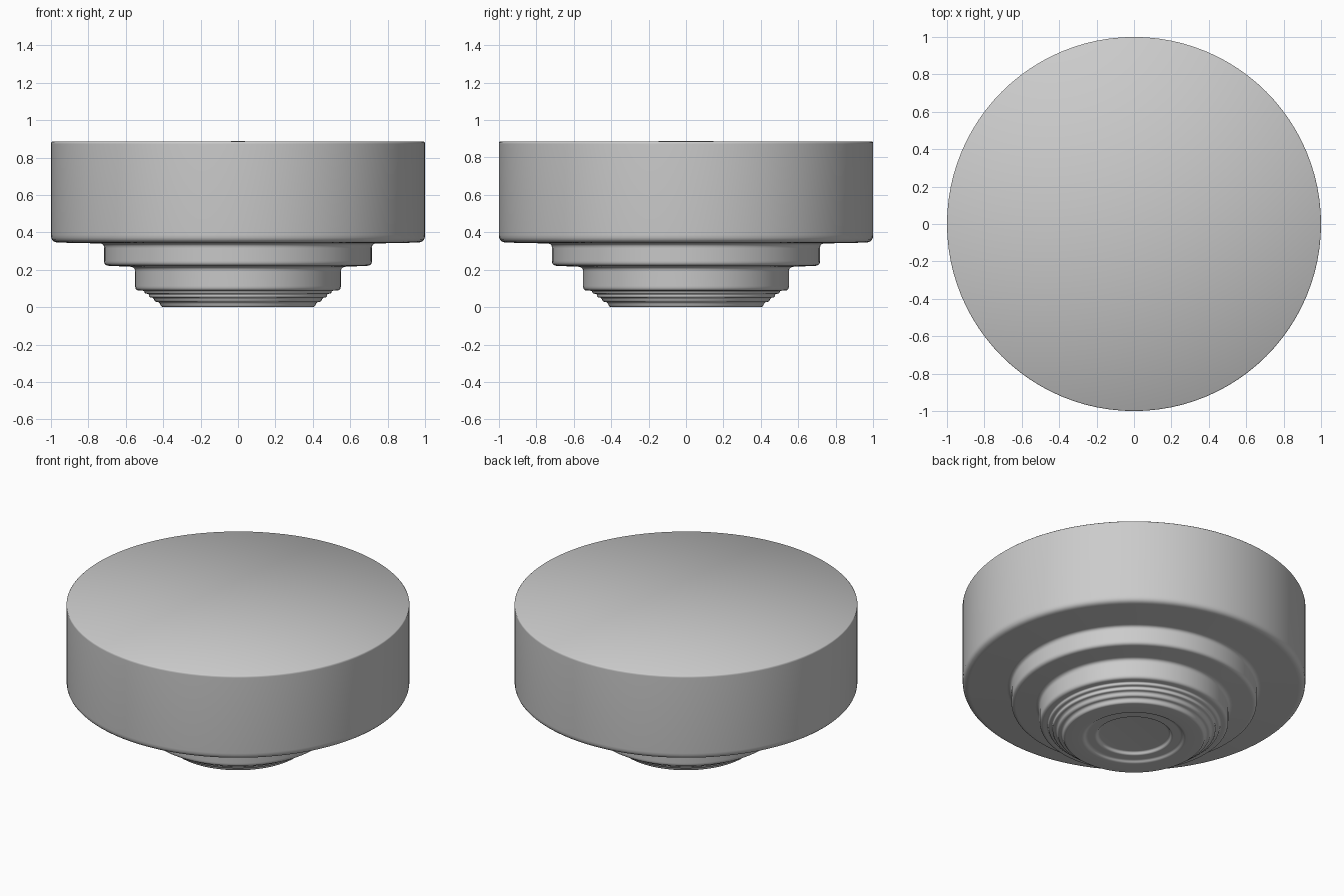
import bpy
import bmesh
from math import cos, sin, tau
from mathutils import Vector

SEGMENTS = 96
ARC_STEPS = 5

if "Cube" in bpy.data.objects:
    bpy.data.objects.remove(bpy.data.objects["Cube"], do_unlink=True)

grey = bpy.data.materials.new("plain grey")
colour = (0.6, 0.6, 0.6, 1)
grey.use_nodes = True
grey.diffuse_color = colour
grey.node_tree.nodes["Principled BSDF"].inputs["Base Color"].default_value = colour


def rounded(corners):
    """Round each (radius, height, rounding) corner of a profile."""
    pts = [Vector(c[:2]) for c in corners]
    out = []
    for i, corner in enumerate(corners):
        p, size = pts[i], corner[2]
        if size == 0 or i in (0, len(pts) - 1):
            out.append(p)
            continue
        before, after = pts[i - 1] - p, pts[i + 1] - p
        a = p + before.normalized() * min(size, before.length * 0.48)
        b = p + after.normalized() * min(size, after.length * 0.48)
        for k in range(ARC_STEPS + 1):
            t = k / ARC_STEPS
            out.append(a * (1 - t) ** 2 + p * 2 * t * (1 - t) + b * t * t)
    return out


def lathe(name, profile):
    """Revolve a profile that starts and ends on the axis."""
    bm = bmesh.new()
    rings = []
    for r, z in profile:
        if r < 1e-5:
            rings.append([bm.verts.new((0, 0, z))] * SEGMENTS)
        else:
            rings.append([bm.verts.new((r * cos(tau * i / SEGMENTS), r * sin(tau * i / SEGMENTS), z))
                          for i in range(SEGMENTS)])
    for low, high in zip(rings, rings[1:]):
        for i in range(SEGMENTS):
            j = (i + 1) % SEGMENTS
            bm.faces.new(dict.fromkeys((low[i], low[j], high[j], high[i])))
    bmesh.ops.recalc_face_normals(bm, faces=bm.faces)
    for face in bm.faces:
        face.smooth = True
    mesh = bpy.data.meshes.new(name)
    bm.to_mesh(mesh)
    bm.free()
    mesh.materials.append(grey)
    obj = bpy.data.objects.new(name, mesh)
    bpy.context.collection.objects.link(obj)
    return obj


# Recessed centre and ridged underside
corners = [(0, 0.03, 0), (0.21, 0.03, 0.01), (0.22, 0.012, 0.01),
           (0.28, 0.014, 0.012), (0.295, 0, 0.012), (0.41, 0, 0.012)]
# Small ribs climbing outwards
for r, z in ((0.42, 0.026), (0.452, 0.05), (0.475, 0.07)):
    corners += [(r, z, 0.01), (r + 0.024, z + 0.003, 0.01)]
# Two broad steps
corners += [(0.502, 0.088, 0.01), (0.55, 0.088, 0.025), (0.55, 0.215, 0.025),
            (0.716, 0.222, 0.025), (0.716, 0.34, 0.025)]
# Wide drum with a crisp top rim
corners += [(1, 0.346, 0.04), (1, 0.872, 0), (1, 0.88, 0), (0.995, 0.885, 0), (0, 0.887, 0)]

lathe("stepped_drum", rounded(corners))
